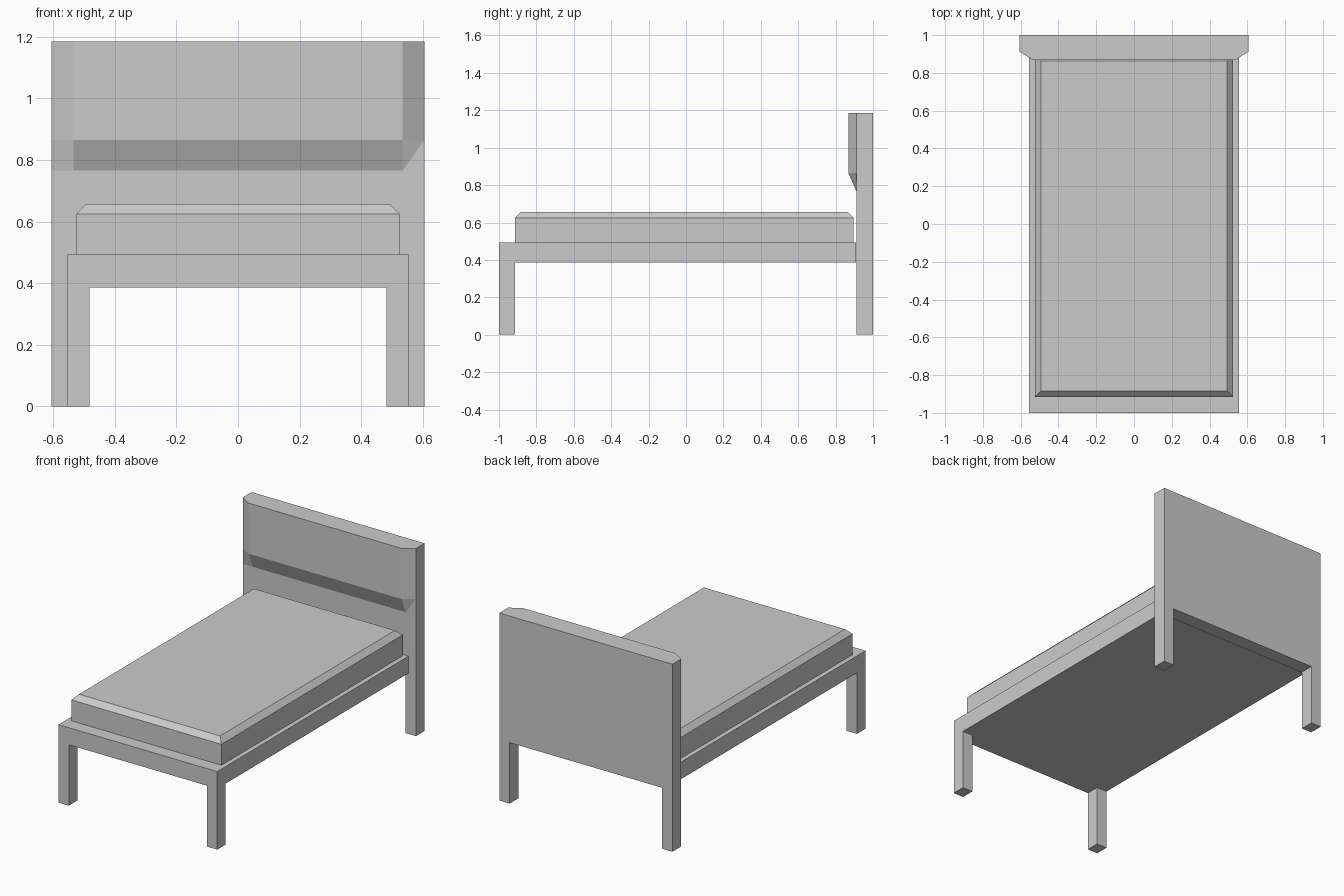
import bpy

if "Cube" in bpy.data.objects:
    bpy.data.objects.remove(bpy.data.objects["Cube"])


def make_mesh(name, verts, faces):
    mesh = bpy.data.meshes.new(name)
    mesh.from_pydata(verts, [], faces)
    mesh.update()
    obj = bpy.data.objects.new(name, mesh)
    bpy.context.collection.objects.link(obj)
    return obj


def loft(name, rings):
    """Closed solid joining rings of equal vertex count, capped at both ends."""
    n = len(rings[0])
    verts = [p for ring in rings for p in ring]
    faces = [list(range(n))[::-1], list(range(len(verts) - n, len(verts)))]
    for r in range(len(rings) - 1):
        for i in range(n):
            j = (i + 1) % n
            faces.append([r * n + i, r * n + j, (r + 1) * n + j, (r + 1) * n + i])
    return make_mesh(name, verts, faces)


def rect(x0, x1, y0, y1, z):
    return [(x0, y0, z), (x1, y0, z), (x1, y1, z), (x0, y1, z)]


def box(name, x0, x1, y0, y1, z0, z1):
    return loft(name, [rect(x0, x1, y0, y1, z0), rect(x0, x1, y0, y1, z1)])


# Bed frame slab and the two front legs
box("bed_frame", -0.555, 0.555, -1.0, 0.91, 0.385, 0.493)
box("front_leg_left", -0.555, -0.483, -1.0, -0.915, 0, 0.385)
box("front_leg_right", 0.483, 0.555, -1.0, -0.915, 0, 0.385)

# Mattress with a chamfered top edge
loft("mattress", [
    rect(-0.525, 0.525, -0.915, 0.895, 0.493),
    rect(-0.525, 0.525, -0.915, 0.895, 0.625),
    rect(-0.493, 0.493, -0.883, 0.863, 0.657),
])

# Headboard panel with its two rear legs, one extruded profile
half = [(0.605, 1.185), (0.605, 0), (0.533, 0), (0.533, 0.385)]
profile = half + [(-x, z) for x, z in reversed(half)]
loft("headboard", [[(x, y, z) for x, z in profile] for y in (1.0, 0.912)])

# Raised headboard pad: slopes back to the panel at the sides and bottom
xs, zs = (-0.605, -0.535, 0.535, 0.605), (0.765, 0.865, 1.185)
verts = [(x, 0.868 if abs(x) < 0.6 and z > 0.8 else 0.912, z) for z in zs for x in xs]
faces = [[r * 4 + c, r * 4 + c + 1, r * 4 + c + 5, r * 4 + c + 4]
         for r in range(2) for c in range(3)]
faces.append([8, 9, 10, 11])
make_mesh("headboard_pad", verts, faces)
